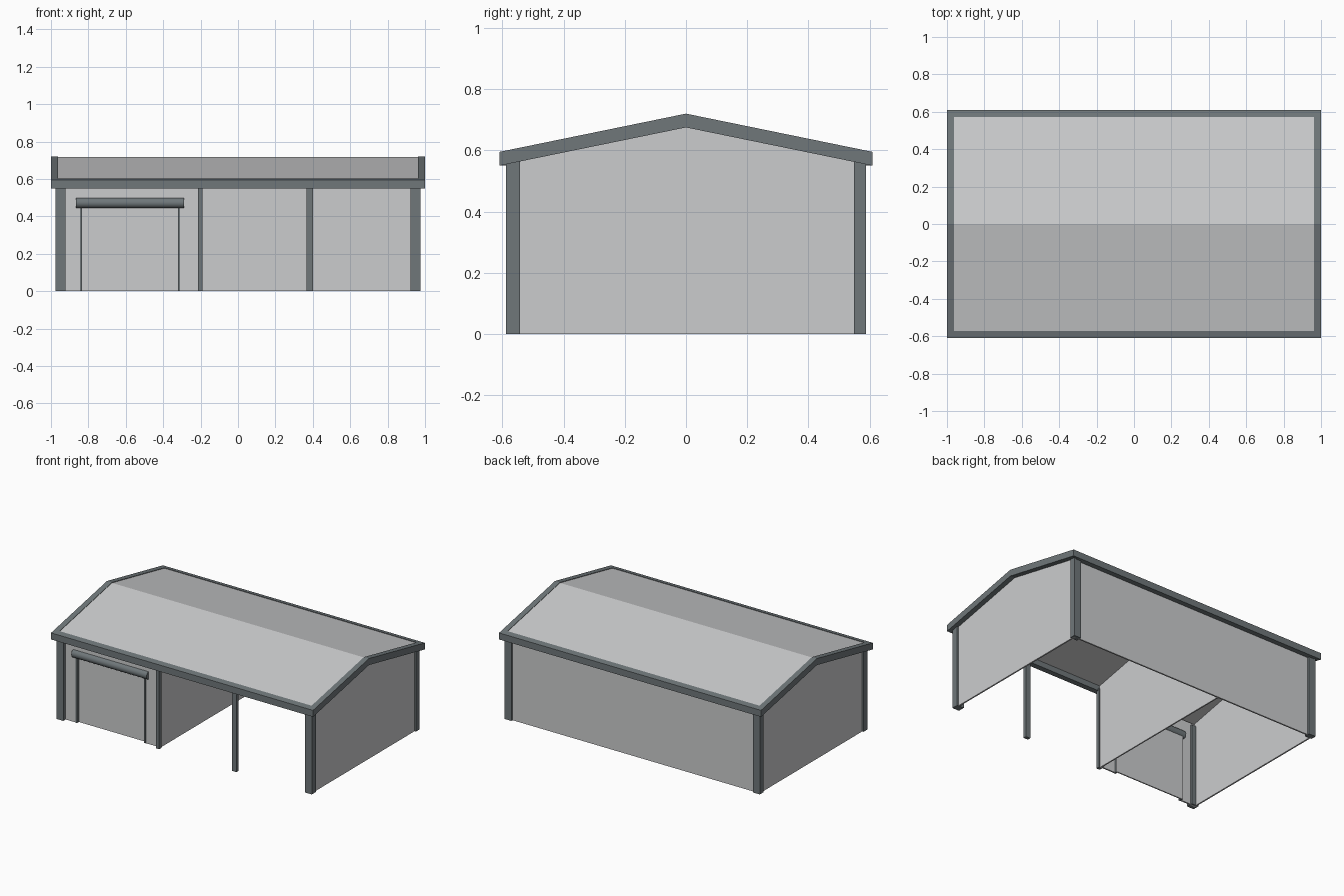
import bpy
import math

cube = bpy.data.objects.get("Cube")
if cube:
    bpy.data.objects.remove(cube, do_unlink=True)


def material(name, rgb):
    mat = bpy.data.materials.new(name)
    mat.use_nodes = True
    mat.diffuse_color = (*rgb, 1)
    mat.node_tree.nodes["Principled BSDF"].inputs["Base Color"].default_value = (*rgb, 1)
    return mat


CLADDING = material("pale grey cladding", (0.60, 0.605, 0.615))
TRIM = material("slate grey trim", (0.16, 0.185, 0.195))

HALF_X, HALF_Y = 1.0, 0.61
EAVE, RIDGE = 0.595, 0.72
TRIM_DEPTH, TRIM_WIDTH = 0.045, 0.038


def roof_z(y):
    return RIDGE - (RIDGE - EAVE) * abs(y) / HALF_Y


def extrude_x(name, profile, x0, x1, mat):
    """Solid made from a (y, z) outline running from x0 to x1."""
    n = len(profile)
    verts = [(x, y, z) for x in (x0, x1) for y, z in profile]
    faces = [tuple(range(n))[::-1], tuple(range(n, 2 * n))]
    faces += [(i, (i + 1) % n, n + (i + 1) % n, n + i) for i in range(n)]
    mesh = bpy.data.meshes.new(name)
    mesh.from_pydata(verts, [], faces)
    mesh.materials.append(mat)
    obj = bpy.data.objects.new(name, mesh)
    bpy.context.collection.objects.link(obj)
    # Make the face directions consistent
    import bmesh
    bm = bmesh.new()
    bm.from_mesh(mesh)
    bmesh.ops.recalc_face_normals(bm, faces=bm.faces)
    bm.to_mesh(mesh)
    bm.free()
    return obj


def box(name, x0, x1, y0, y1, z0, z1, mat):
    return extrude_x(name, [(y0, z0), (y1, z0), (y1, z1), (y0, z1)], x0, x1, mat)


def chevron(half_y, top_drop, thickness):
    """Outline of a bent strip that follows both roof slopes."""
    top = [(y, roof_z(y) - top_drop) for y in (-half_y, 0, half_y)]
    return top + [(y, z - thickness) for y, z in reversed(top)]


def gable(half_y, drop):
    top = [(y, roof_z(y) - drop) for y in (half_y, 0, -half_y)]
    return [(-half_y, 0), (half_y, 0)] + top


# Roof sheet
inner_x, inner_y = HALF_X - TRIM_WIDTH, HALF_Y - TRIM_WIDTH
extrude_x("roof_sheet", chevron(inner_y + 0.005, 0.003, 0.012),
          -inner_x - 0.005, inner_x + 0.005, CLADDING)

# Barge trims at the gable ends and gutters along the eaves
for side, name in ((-1, "right"), (1, "left")):
    extrude_x(name + "_barge_trim", chevron(HALF_Y, 0, TRIM_DEPTH),
              side * inner_x, side * HALF_X, TRIM)
for side, name in ((-1, "front"), (1, "back")):
    yo, yi = side * HALF_Y, side * inner_y
    bottom = EAVE - TRIM_DEPTH
    extrude_x(name + "_gutter",
              [(yo, bottom), (yi, bottom), (yi, roof_z(yi)), (yo, EAVE)],
              -inner_x, inner_x, TRIM)

# Gable walls, dividing wall and back wall
for side, name in ((-1, "right"), (1, "left")):
    extrude_x(name + "_gable_wall", gable(0.565, 0.02), side * 0.955, side * 0.965, CLADDING)
extrude_x("dividing_wall", gable(0.57, 0.02), -0.207, -0.198, CLADDING)
box("back_wall", -0.955, 0.955, 0.565, 0.575, 0, 0.58, CLADDING)

# Front wall around the door opening
DOOR_L, DOOR_R = -0.845, -0.31
FRONT, BACK = -0.562, -0.552
box("front_wall_outer_panel", -0.955, DOOR_L, FRONT, BACK, 0, 0.58, CLADDING)
box("front_wall_inner_panel", DOOR_R, -0.2, FRONT, BACK, 0, 0.58, CLADDING)
box("front_wall_header", DOOR_L, DOOR_R, FRONT, BACK, 0.46, 0.58, CLADDING)

# Roller door, its jambs and its drum
box("roller_door", DOOR_L, DOOR_R, -0.545, -0.537, 0, 0.47, CLADDING)
for x, name in ((DOOR_L, "outer"), (DOOR_R - 0.012, "inner")):
    box(name + "_door_jamb", x, x + 0.012, FRONT - 0.002, -0.537, 0, 0.47, TRIM)
bpy.ops.mesh.primitive_cylinder_add(vertices=24, radius=0.028, depth=0.575,
                                    location=(-0.5775, -0.555, 0.472),
                                    rotation=(0, math.pi / 2, 0))
drum = bpy.context.object
drum.name = "roller_door_drum"
drum.data.materials.append(TRIM)
bpy.ops.object.shade_smooth_by_angle(angle=math.radians(40))

# Corner posts
for sx, nx in ((-1, "right"), (1, "left")):
    for y0, y1, ny in ((-0.588, -0.542, "front"), (0.548, 0.588, "back")):
        box(f"{ny}_{nx}_corner_post", sx * 0.922, sx * 0.975, y0, y1, 0, 0.565, TRIM)

# Slim posts along the front
box("dividing_post", -0.215, -0.19, -0.588, -0.565, 0, 0.565, TRIM)
box("open_bay_post", 0.365, 0.4, -0.588, -0.565, 0, 0.565, TRIM)
